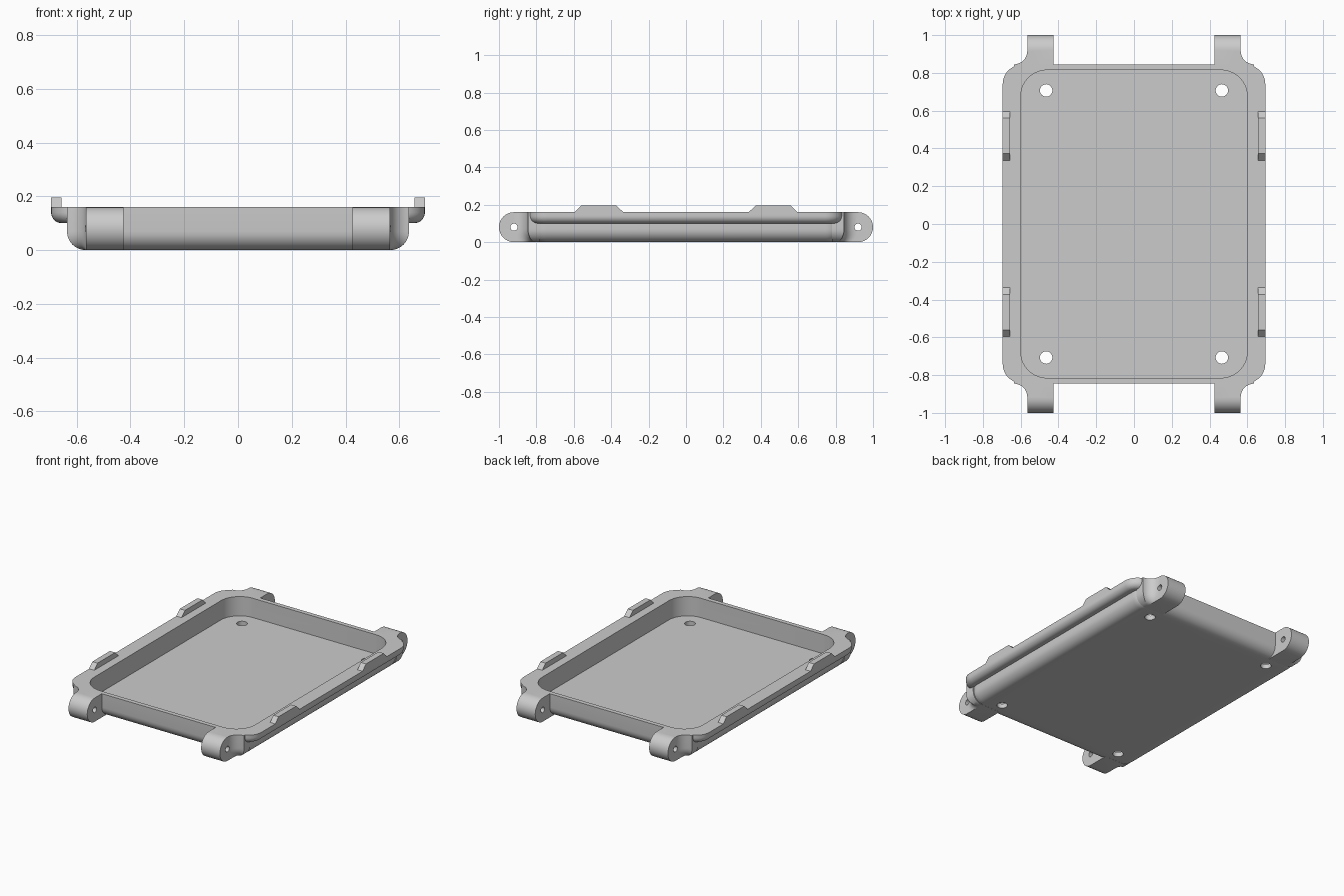
import bpy, bmesh, math
from math import sin, cos, pi

if "Cube" in bpy.data.objects:
    bpy.data.objects.remove(bpy.data.objects["Cube"])

grey = bpy.data.materials.new("plain grey")
grey.diffuse_color = (0.6, 0.6, 0.6, 1)
grey.use_nodes = True
grey.node_tree.nodes["Principled BSDF"].inputs["Base Color"].default_value = grey.diffuse_color


def loft(name, rings):
    """Solid from stacked point rings with equal counts."""
    bm = bmesh.new()
    vs = [[bm.verts.new(p) for p in r] for r in rings]
    n = len(rings[0])
    for a, b in zip(vs, vs[1:]):
        for i in range(n):
            j = (i + 1) % n
            bm.faces.new((a[i], a[j], b[j], b[i]))
    bm.faces.new(vs[0][::-1])
    bm.faces.new(vs[-1])
    bmesh.ops.recalc_face_normals(bm, faces=bm.faces)
    me = bpy.data.meshes.new(name)
    bm.to_mesh(me)
    bm.free()
    me.materials.append(grey)
    ob = bpy.data.objects.new(name, me)
    bpy.context.collection.objects.link(ob)
    return ob


def rounded_rect(hx, hy, r, z, n=10):
    pts = []
    for q, (sx, sy) in enumerate(((1, 1), (-1, 1), (-1, -1), (1, -1))):
        for i in range(n + 1):
            a = (q + i / n) * pi / 2
            pts.append((sx * (hx - r) + r * cos(a), sy * (hy - r) + r * sin(a), z))
    return pts


def insets(radius, z0, n=8):
    """(inset, z) pairs of a rounded lower edge."""
    return [(radius * (1 - sin(i / n * pi / 2)), z0 + radius * (1 - cos(i / n * pi / 2)))
            for i in range(n + 1)]


def circle(r, n=24):
    return [(r * cos(2 * pi * i / n), r * sin(2 * pi * i / n)) for i in range(n)]


def combine(target, other, op):
    m = target.modifiers.new(op, 'BOOLEAN')
    m.operation, m.solver, m.object = op, 'EXACT', other
    bpy.context.view_layer.objects.active = target
    bpy.ops.object.modifier_apply(modifier=m.name)
    bpy.data.objects.remove(other)


TOP = 0.16
R = 0.07

# tray body with rounded bottom edge
edge = insets(R, 0) + [(0, TOP)]
tray = loft("tray", [rounded_rect(.636 - d, .845 - d, .1 - d, z) for d, z in edge])

# side flange with rounded underside
rim = [rounded_rect(.695 - d, .842 - d, .1 - d, z) for d, z in insets(.04, .10) + [(0, TOP)]]
combine(tray, loft("flange", rim), 'UNION')

quarters = [(sx, sy) for sx in (1, -1) for sy in (1, -1)]
for sx, sy in quarters:
    # hinge lug: rounded end extruded along x
    prof = [(.78, 0)] + [(.92 + .08 * cos(a), .08 + .08 * sin(a))
                         for a in [(-.5 + i / 16) * pi for i in range(17)]] + [(.78, TOP)]
    combine(tray, loft("lug", [[(sx * x, sy * y, z) for y, z in prof] for x in (.425, .565)]), 'UNION')
    # concave fillet between lug and body, narrowing with the bottom rounding
    arc = [(.071 * (1 - cos(i / 8 * pi / 2)), .916 - .071 * sin(i / 8 * pi / 2)) for i in range(9)]
    rings = []
    for d, z in edge:
        k = max((R - d) / R, .03)
        sec = [(-.03, .78), (-.03, .916 - d * .6)] + \
              [(x * k, y - d * .6) for x, y in arc] + [(.071 * k, .78)]
        rings.append([(sx * (.565 + x), sy * y, z) for x, y in sec])
    combine(tray, loft("fillet", rings), 'UNION')

# hollow of the tray
combine(tray, loft("hollow", [rounded_rect(.6, .815, .14, z) for z in (.03, .3)]), 'DIFFERENCE')

for sx, sy in quarters:
    # floor screw hole and hinge pin hole
    combine(tray, loft("screw_hole", [[(sx * .465 + a, sy * .707 + b, z) for a, b in circle(.033)]
                                      for z in (-.1, .1)]), 'DIFFERENCE')
    combine(tray, loft("pin_hole", [[(sx * x, sy * .92 + a, .08 + b) for a, b in circle(.019)]
                                    for x in (.35, .7)]), 'DIFFERENCE')
    # raised tab on the flange
    tab = [(.335, TOP - .01), (.335, TOP), (.372, .195), (.56, .195), (.595, TOP), (.595, TOP - .01)]
    combine(tray, loft("tab", [[(sx * x, sy * y, z) for y, z in tab] for x in (.656, .695)]), 'UNION')

bpy.ops.object.select_all(action='DESELECT')
tray.select_set(True)
bpy.context.view_layer.objects.active = tray
bpy.ops.object.shade_smooth_by_angle(angle=math.radians(30))
